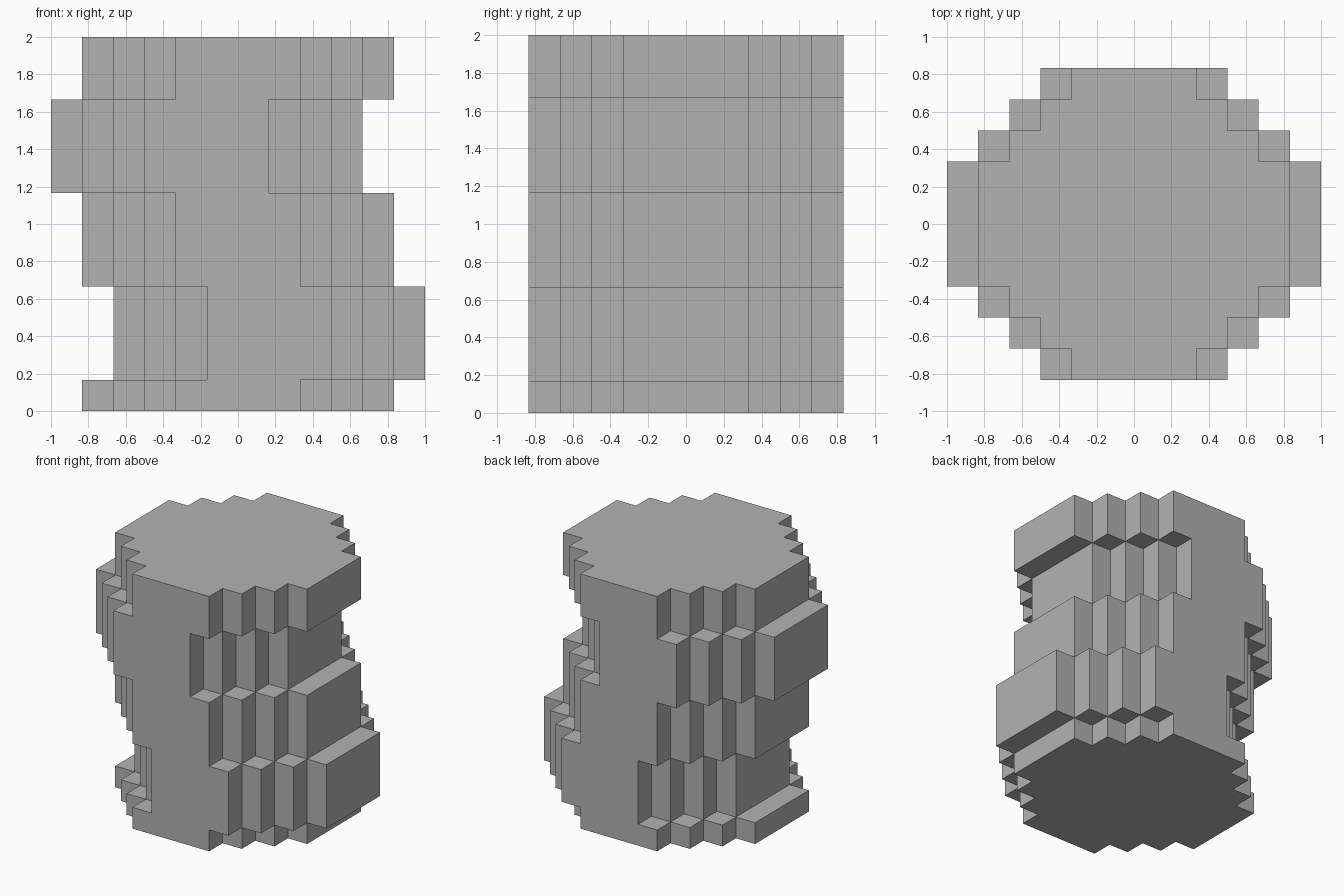
import bpy
import bmesh
import math
from mathutils import Vector

default_cube = bpy.data.objects.get("Cube")
if default_cube:
    bpy.data.objects.remove(default_cube, do_unlink=True)

UNIT = 1 / 6            # edge of one block
HALF_WIDTH = 5          # blocks from a layer's centre to its side
DIAGONAL = 7            # the stepped corners follow this diagonal
# Each layer: height in blocks, sideways shift in blocks
LAYERS = [(1, 0), (3, 1), (3, 0), (3, -1), (2, 0)]
SHIFTS = [shift for height, shift in LAYERS for _ in range(height)]


def filled(x, y, z):
    """True if the block with this lower corner belongs to the column."""
    if not 0 <= z < len(SHIFTS):
        return False
    across = abs(x + 0.5 - SHIFTS[z]) + 0.5
    deep = abs(y + 0.5) + 0.5
    return max(across, deep) <= HALF_WIDTH and across + deep <= DIAGONAL + 1e-6


# Grey material
grey = bpy.data.materials.new("plain grey")
grey.use_nodes = True
colour = (0.448, 0.448, 0.448, 1)
grey.diffuse_color = colour
grey.node_tree.nodes["Principled BSDF"].inputs["Base Color"].default_value = colour

# Stepped column: outer faces only
bm = bmesh.new()
corners = {}


def corner(point):
    key = tuple(round(c) for c in point)
    if key not in corners:
        corners[key] = bm.verts.new(Vector(key) * UNIT)
    return corners[key]


reach = range(-HALF_WIDTH - 1, HALF_WIDTH + 1)
axes = [Vector((1, 0, 0)), Vector((0, 1, 0)), Vector((0, 0, 1))]
for z in range(len(SHIFTS)):
    for x in reach:
        for y in reach:
            if not filled(x, y, z):
                continue
            for i in range(3):
                for side in (0, 1):
                    step = [0, 0, 0]
                    step[i] = 2 * side - 1
                    if filled(x + step[0], y + step[1], z + step[2]):
                        continue
                    u, v = axes[(i + 1) % 3], axes[(i + 2) % 3]
                    base = Vector((x, y, z)) + axes[i] * side
                    loop = [base, base + u, base + u + v, base + v]
                    if not side:
                        loop.reverse()
                    bm.faces.new([corner(p) for p in loop])

# Merge the blocks' coplanar faces into whole panels
bmesh.ops.dissolve_limit(bm, angle_limit=math.radians(1),
                         verts=bm.verts[:], edges=bm.edges[:])
mesh = bpy.data.meshes.new("stepped_column")
bm.to_mesh(mesh)
bm.free()
mesh.materials.append(grey)
column = bpy.data.objects.new("stepped_column", mesh)
bpy.context.collection.objects.link(column)
